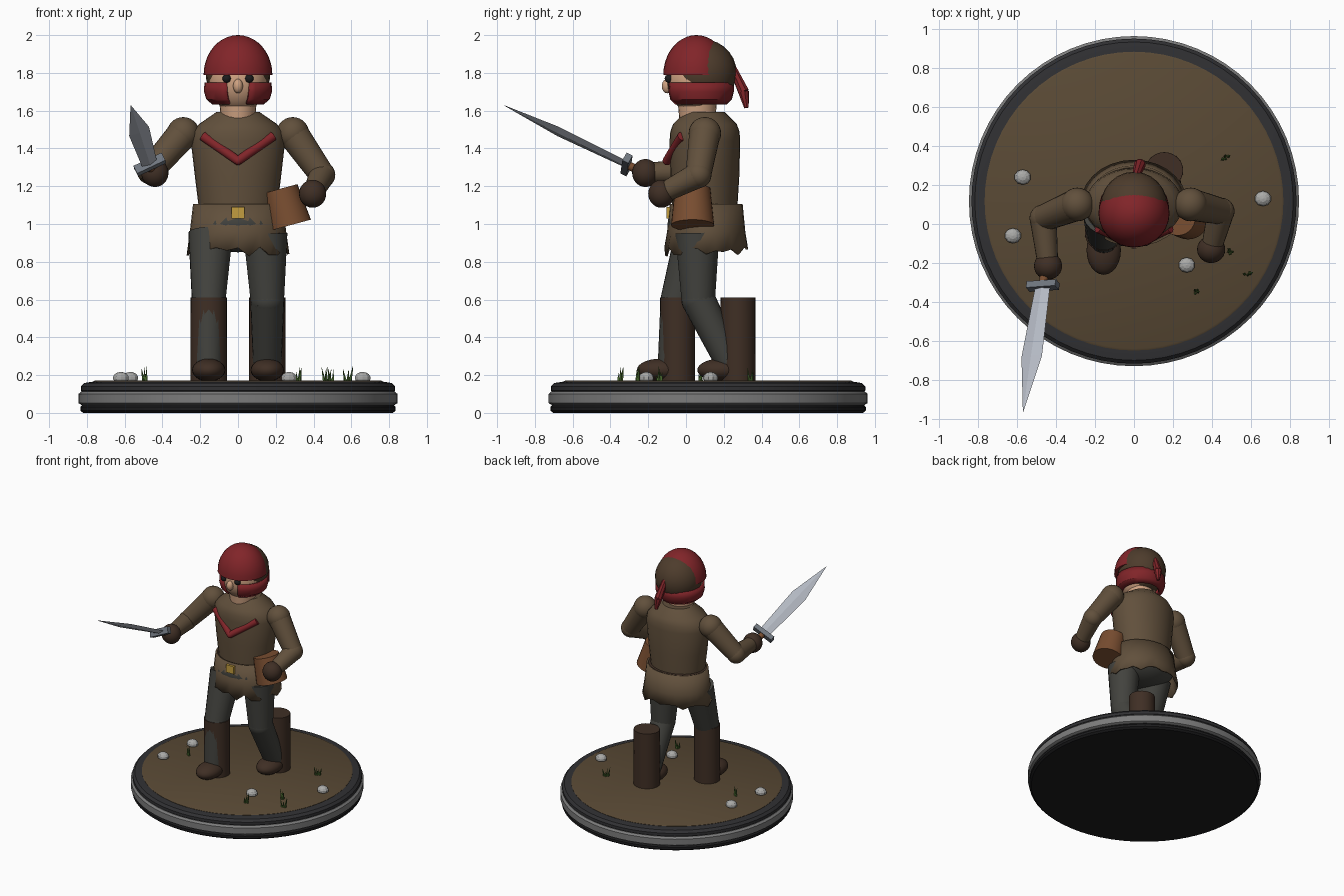
import bpy, bmesh, math, random
from mathutils import Vector, Matrix

if "Cube" in bpy.data.objects:
    bpy.data.objects.remove(bpy.data.objects["Cube"])

random.seed(4)
COL = {
    "tunic": (.12, .08, .045), "leather": (.05, .028, .018), "trousers": (.055, .055, .048),
    "red": (.22, .018, .022), "skin": (.62, .36, .22), "hair": (.075, .045, .025),
    "steel": (.45, .48, .54), "dull": (.16, .18, .21), "pot": (.19, .075, .03),
    "gold": (.55, .34, .05), "black": (.012, .012, .013), "rim": (.03, .03, .033),
    "band": (.2, .2, .2), "soil": (.1, .067, .035), "grass": (.06, .13, .025),
    "stone": (.4, .4, .39)}
MATS = {}


def mat(key):
    if key not in MATS:
        MATS[key] = bpy.data.materials.new(key)
        MATS[key].diffuse_color = (*COL[key], 1)
    return MATS[key]


def finish(name, bm, color):
    bmesh.ops.recalc_face_normals(bm, faces=bm.faces)
    me = bpy.data.meshes.new(name)
    bm.to_mesh(me)
    bm.free()
    me.materials.append(mat(color))
    ob = bpy.data.objects.new(name, me)
    bpy.context.collection.objects.link(ob)
    return ob


def lathe(name, prof, cx, cy, color, seg=32, cap=True, gap=0.0, jag=0.0):
    """Elliptical rings (rx, ry, z); gap opens the front, jag roughens the first ring."""
    bm = bmesh.new()
    n = seg + 1 if gap else seg
    rings = []
    for k, (rx, ry, z) in enumerate(prof):
        ring = []
        for i in range(n):
            a = -math.pi / 2 + gap + (2 * math.pi - 2 * gap) * i / seg
            dz = random.uniform(-jag, jag) if k == 0 else 0
            ring.append(bm.verts.new((cx + rx * math.cos(a), cy + ry * math.sin(a), z + dz)))
        rings.append(ring)
    for a, b in zip(rings, rings[1:]):
        for i in range(seg):
            j = (i + 1) % n
            bm.faces.new((a[i], a[j], b[j], b[i]))
    if cap:
        bm.faces.new(rings[0])
        bm.faces.new(rings[-1])
    return finish(name, bm, color)


def ball(name, c, r, color, u=24, v=14):
    bm = bmesh.new()
    r = r if isinstance(r, tuple) else (r, r, r)
    bmesh.ops.create_uvsphere(bm, u_segments=u, v_segments=v, radius=1,
                              matrix=Matrix.Translation(c) @ Matrix.Diagonal((*r, 1)))
    return finish(name, bm, color)


def limb(name, p, q, r0, r1, color, seg=20):
    p, q = Vector(p), Vector(q)
    d = q - p
    m = Matrix.Translation((p + q) / 2) @ d.to_track_quat('Z', 'Y').to_matrix().to_4x4()
    bm = bmesh.new()
    bmesh.ops.create_cone(bm, cap_ends=True, segments=seg, radius1=r0, radius2=r1,
                          depth=d.length, matrix=m)
    return finish(name, bm, color)


def box(name, m, size, color):
    bm = bmesh.new()
    bmesh.ops.create_cube(bm, size=1, matrix=m @ Matrix.Diagonal((*size, 1)))
    return finish(name, bm, color)


# round plinth in stacked mouldings, with soil on top
BY = 0.117


def disc(name, prof, color):
    return lathe(name, [(r, r, z) for r, z in prof], 0, BY, color, 64)


disc("plinth_foot", [(.82, 0), (.835, .012), (.835, .03), (.82, .05)], "black")
disc("plinth_band", [(.83, .043), (.845, .052), (.845, .1), (.83, .113)], "band")
disc("plinth_rim", [(.82, .108), (.832, .118), (.832, .14), (.815, .158), (.77, .165)], "rim")
disc("soil", [(.765, .15), (.765, .167), (.755, .172)], "soil")

# stones and grass tufts
for x, y in [(-.57, .24), (-.62, -.06), (.27, -.21), (.66, .13)]:
    ball("stone", (x, y, .185), (.044, .04, .032), "stone", 10, 7)
for x, y in [(.47, .34), (.5, -.14), (.58, -.26), (.32, -.35), (-.49, .08)]:
    for i in range(5):
        dx, dy = random.uniform(-.025, .025), random.uniform(-.015, .015)
        limb("grass_blade", (x + dx * .6, y + dy * .6, .165),
             (x + dx * 1.3, y + dy * 1.3, random.uniform(.2, .25)), .009, .0005, "grass", 4)

# boots and legs: one leg forward, one back
for s, by, knee_y in [(-1, -.045, -.045), (1, .275, .065)]:
    x = .155 * s
    lathe("boot_shaft", [(.097, .093, .17), (.096, .092, .61)], x, by, "leather", 28)
    ball("boot_toe", (x, by - .09, .227), (.088, .125, .06), "leather")
    hip, knee = (.145 * s, .06, .95), (x, knee_y, .6)
    ankle = (x, by - .03, .24)
    limb("thigh", hip, knee, .118, .09, "trousers")
    ball("knee", knee, .09, "trousers")
    limb("shin", knee, ankle, .09, .075, "trousers")
ball("pelvis", (0, .105, 1.0), (.243, .203, .15), "trousers")

# tunic skirt, torso, buckle
skirt = lathe("tunic_skirt", [(.272, .222, .855), (.255, .207, .96), (.238, .193, 1.105)],
              0, .107, "tunic", 28, cap=False, jag=.026)
skirt.modifiers.new("cloth", 'SOLIDIFY').thickness = .012
lathe("waist_cap", [(.232, .188, 1.07), (.237, .192, 1.1), (.2, .16, 1.108)], 0, .107, "leather")
lathe("torso", [(.208, .172, 1.09), (.228, .182, 1.25), (.25, .187, 1.44), (.24, .183, 1.49),
                (.205, .168, 1.53), (.115, .105, 1.592)], 0, .1, "tunic", 32)
box("buckle", Matrix.Translation((0, -.092, 1.06)), (.07, .025, .06), "gold")

# red chest trim
tip = (0, -.1, 1.335)
for s in (-1, 1):
    limb("chest_trim", tip, (.185 * s, -.02, 1.465), .024, .026, "red", 12)
ball("chest_trim_joint", tip, .024, "red", 12, 8)

# arms
for s, elbow, hand in [(-1, (-.465, .03, 1.28), (-.44, -.215, 1.27)),
                       (1, (.445, .065, 1.26), (.395, -.13, 1.16))]:
    sh = (.29 * s, .1, 1.48)
    ball("shoulder", sh, .086, "tunic")
    limb("upper_arm", sh, elbow, .083, .068, "tunic")
    ball("elbow", elbow, .07, "tunic")
    limb("forearm", elbow, hand, .069, .052, "tunic")
    ball("glove", hand, (.072, .07, .074), "leather")

# tilted hip pot
c, up = Vector((.25, .035, 1.09)), Vector((-.1, 0, .37)).normalized()
limb("hip_pot", c - up * .1, c + up * .1, .114, .094, "pot", 28)

# head: neck, face, hair, bandana and mask
lathe("neck", [(.09, .095, 1.55), (.1, .105, 1.66)], 0, .06, "skin", 24)
ball("head", (0, .05, 1.755), (.155, .152, .165), "skin")
ball("hair", (0, .09, 1.8), (.172, .178, .178), "hair")
dome = [(.182 * math.cos(t), .175 * math.cos(t), 1.79 + .21 * math.sin(t))
        for t in [i * math.pi / 20 for i in range(10)]] + [(.002, .002, 2.0)]
lathe("bandana", dome, 0, .055, "red", 28)
mask = lathe("mask", [(.135, .14, 1.632), (.168, .168, 1.66), (.18, .178, 1.7), (.178, .178, 1.75)],
             0, .075, "red", 28, cap=False, gap=.34)
mask.modifiers.new("cloth", 'SOLIDIFY').thickness = .015
limb("bandana_tail", (.01, .245, 1.83), (.03, .305, 1.7), .02, .03, "red", 8)
limb("bandana_tail_end", (.03, .305, 1.7), (.04, .32, 1.615), .03, .012, "red", 8)
ball("nose", (0, -.1, 1.73), (.026, .028, .038), "skin", 16, 10)
for s in (-1, 1):
    ball("eye", (.06 * s, -.09, 1.77), .023, "black", 14, 8)

# sword: frame along the blade (d), across it (w), and through it (t)
base, point = Vector((-.467, -.315, 1.315)), Vector((-.568, -.963, 1.628))
d = (point - base).normalized()
w = Vector((.88, .05, .42))
w = (w - d * w.dot(d)).normalized()
t = d.cross(w)
L = (point - base).length
bm = bmesh.new()
rings = [[bm.verts.new(base + d * (L * f) + o) for o in (w * a, t * b, -w * a, -t * b)]
         for f, a, b in [(0, .042, .012), (.56, .058, .01), (1, .001, .001)]]
for a, b in zip(rings, rings[1:]):
    for i in range(4):
        bm.faces.new((a[i], a[(i + 1) % 4], b[(i + 1) % 4], b[i]))
bm.faces.new(rings[0])
bm.faces.new(rings[-1])
finish("blade", bm, "steel")
frame = Matrix((w, d, t)).transposed().to_4x4()
box("crossguard", Matrix.Translation(base) @ frame, (.165, .036, .05), "dull")
limb("grip", base - d * .16, base, .022, .022, "pot", 12)

# smooth shading with sharp edges kept; blades stay flat
bpy.ops.object.select_all(action='DESELECT')
for ob in bpy.data.objects:
    if ob.name.split(".")[0] not in ("blade", "crossguard", "buckle", "stone"):
        ob.select_set(True)
        bpy.context.view_layer.objects.active = ob
bpy.ops.object.shade_smooth_by_angle(angle=math.radians(32))

for m in bpy.data.materials:
    if m.users and not m.is_grease_pencil:
        m.use_nodes = True
        m.node_tree.nodes["Principled BSDF"].inputs["Base Color"].default_value = m.diffuse_color
